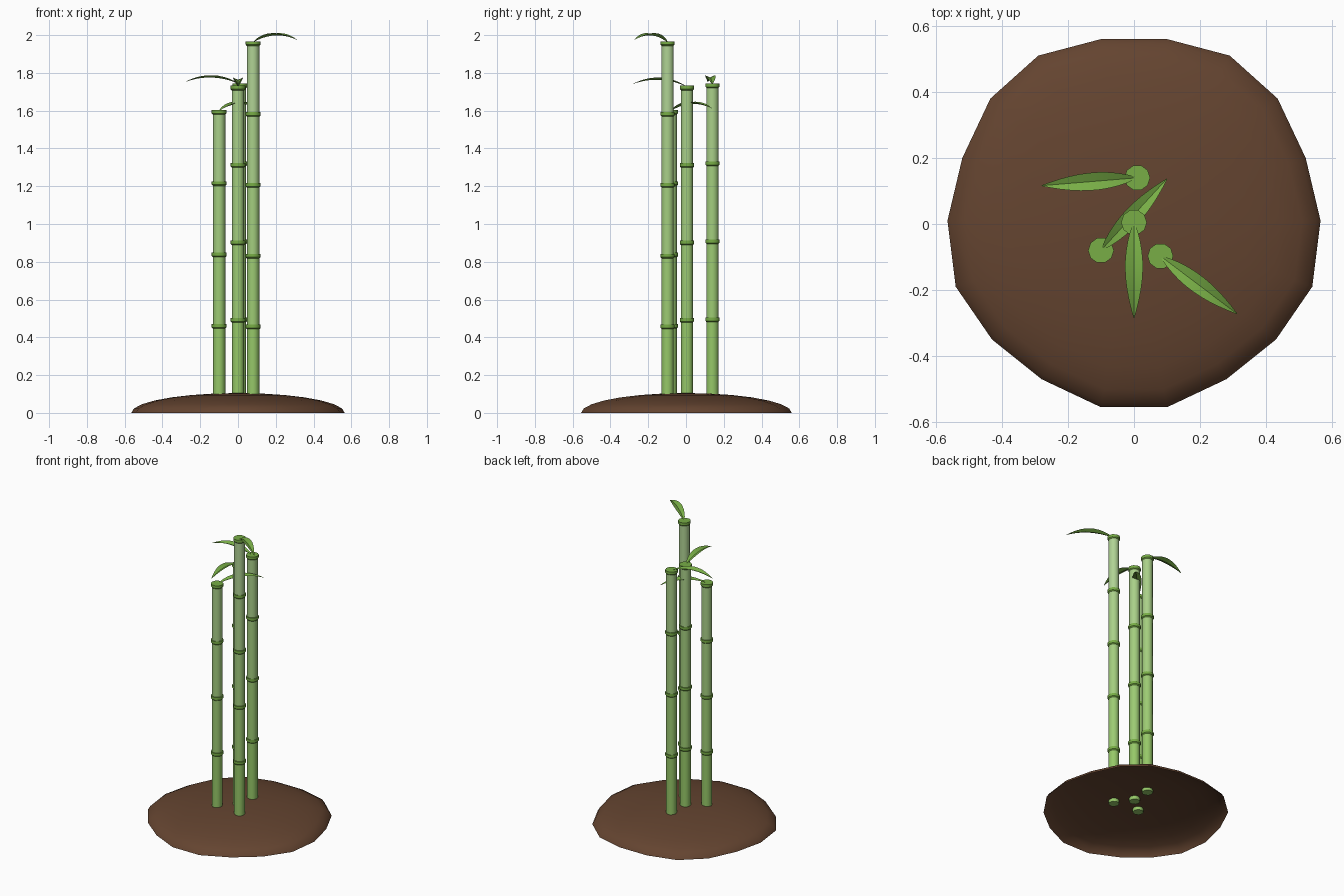
import bpy, bmesh, math
from mathutils import Vector

cube = bpy.data.objects.get("Cube")
if cube:
    bpy.data.objects.remove(cube, do_unlink=True)


def material(name, rgb):
    lin = [((c / 255 + 0.055) / 1.055) ** 2.4 for c in rgb] + [1.0]
    m = bpy.data.materials.new(name)
    m.use_nodes = True
    m.diffuse_color = lin
    m.node_tree.nodes["Principled BSDF"].inputs["Base Color"].default_value = lin
    return m


def finish(name, bm, mats, angle):
    mesh = bpy.data.meshes.new(name)
    bm.to_mesh(mesh)
    bm.free()
    obj = bpy.data.objects.new(name, mesh)
    bpy.context.collection.objects.link(obj)
    for m in mats:
        mesh.materials.append(m)
    bpy.ops.object.select_all(action='DESELECT')
    obj.select_set(True)
    bpy.context.view_layer.objects.active = obj
    bpy.ops.object.shade_smooth_by_angle(angle=angle)
    return obj


soil = material("soil brown", (100, 68, 48))
leaf_green = material("leaf green", (120, 174, 70))
# Cane tones run from fresh green at the base to pale green at the top
low, high = Vector((150, 200, 104)), Vector((176, 211, 148))
TONES = 5
canes = [material(f"cane green {i + 1}", low.lerp(high, i / (TONES - 1)))
         for i in range(TONES)]


# Soil mound: open dome over an uneven rim, mirrored left to right
def build_mound():
    half = [(0.1, 0.56), (0.29, 0.51), (0.435, 0.38), (0.52, 0.2), (0.565, 0.01),
            (0.54, -0.19), (0.43, -0.35), (0.28, -0.47), (0.1, -0.555)]
    rim = half + [(-x, y) for x, y in reversed(half)]
    bm = bmesh.new()
    steps = 7
    rings = []
    for i in range(steps):
        a = math.pi / 2 * i / steps
        rings.append([bm.verts.new((x * math.cos(a), y * math.cos(a), 0.105 * math.sin(a)))
                      for x, y in rim])
    top = bm.verts.new((0, 0, 0.105))
    n = len(rim)
    for k in range(n):
        j = (k + 1) % n
        for a, b in zip(rings, rings[1:]):
            bm.faces.new((a[j], a[k], b[k], b[j]))
        bm.faces.new((rings[-1][j], rings[-1][k], top))
    finish("soil_mound", bm, [soil], math.radians(60))


# Cane: lathed stalk with a raised band at the end of each section
def build_cane(name, x, y, step, count, base=0.08, sides=10):
    r, band, h = 0.033, 0.039, 0.012
    profile = [(r, base, 0)]            # radius, height, material of the strip below
    for i in range(1, count + 1):
        z = base + step * i
        tone = min(TONES - 1, int((z - step / 2) / 2 * TONES))
        profile += [(r, z - h, tone), (band, z - h * 0.5, TONES),
                    (band, z + h, TONES)]
        if i < count:
            profile.append((r, z + h, TONES))
    bm = bmesh.new()
    rings = [[bm.verts.new((x + rad * math.cos(math.tau * k / sides),
                            y + rad * math.sin(math.tau * k / sides), z))
              for k in range(sides)] for rad, z, _ in profile]
    for a, b, (_, _, mat) in zip(rings, rings[1:], profile[1:]):
        for k in range(sides):
            j = (k + 1) % sides
            bm.faces.new((a[k], a[j], b[j], b[k])).material_index = mat
    bm.faces.new(rings[0][::-1])
    bm.faces.new(rings[-1]).material_index = TONES
    finish(name, bm, canes + [leaf_green], math.radians(42))
    return base + step * count + h


# Leaf: arched blade folded along its midrib
def build_leaf(name, start, tip, rise=0.03, width=0.027, fold=0.012, steps=10):
    start, tip = Vector(start), Vector(tip)
    side = (tip - start).cross(Vector((0, 0, 1))).normalized()
    bm = bmesh.new()
    rows = []
    for i in range(steps + 1):
        t = i / steps
        mid = start.lerp(tip, t)
        mid.z += 4 * rise * t * (1 - t)
        w = math.sin(math.pi * t ** 0.9) ** 0.85 if 0 < i < steps else 0.04
        lift = Vector((0, 0, fold * w))
        rows.append([bm.verts.new(mid + side * (s * width * w) + lift * abs(s))
                     for s in (1, 0, -1)])
    for a, b in zip(rows, rows[1:]):
        for k in range(2):
            bm.faces.new((a[k], b[k], b[k + 1], a[k + 1]))
    finish(name, bm, [leaf_green], math.radians(30))


build_mound()
# Name, x, y, section length, sections, leaf reach in x and y
plants = [("right_front", 0.08, -0.097, 0.375, 5, 0.232, -0.175),
          ("left_front", -0.1, -0.08, 0.378, 4, 0.2, 0.217),
          ("middle", 0.0, 0.005, 0.41, 4, 0.0, -0.29),
          ("back", 0.01, 0.14, 0.413, 4, -0.29, -0.024)]
for name, x, y, step, count, dx, dy in plants:
    top = build_cane(f"{name}_cane", x, y, step, count)
    build_leaf(f"{name}_leaf", (x, y, top - 0.005), (x + dx, y + dy, top + 0.008))
